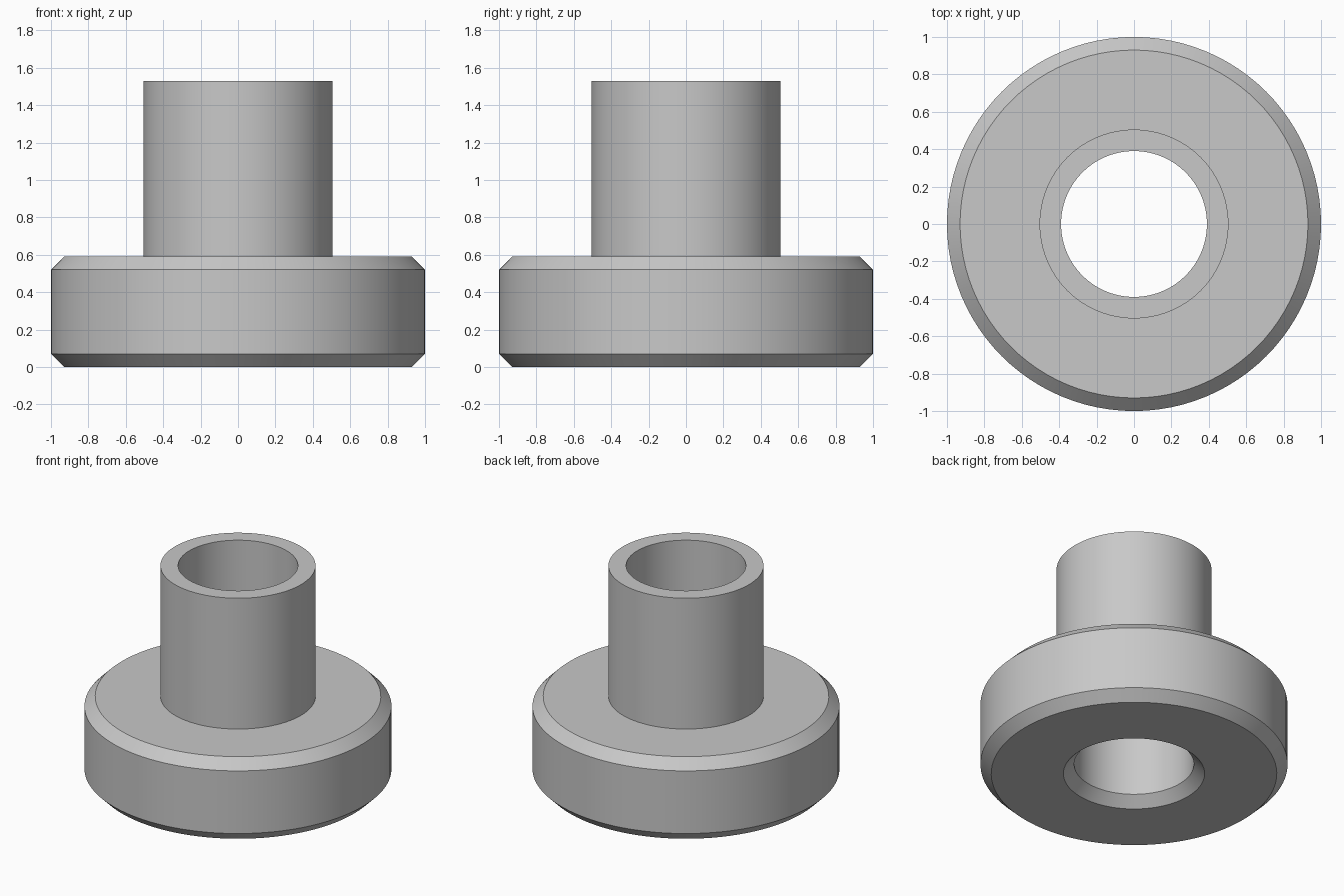
import bpy, bmesh, math

cube = bpy.data.objects.get("Cube")
if cube:
    bpy.data.objects.remove(cube, do_unlink=True)

SEGMENTS = 96
FLANGE_R, TUBE_R, BORE_R = 1.0, 0.505, 0.39
FLANGE_TOP, TOP, CHAMFER = 0.59, 1.53, 0.07

# Plain grey metal
grey = bpy.data.materials.new("grey_metal")
grey.use_nodes = True
grey.diffuse_color = (0.58, 0.58, 0.58, 1)
grey.node_tree.nodes["Principled BSDF"].inputs["Base Color"].default_value = grey.diffuse_color


def lathe(name, profile, material):
    """Revolve a closed (radius, height) profile around z."""
    bm = bmesh.new()
    rings = []
    for i in range(SEGMENTS):
        a = math.tau * i / SEGMENTS
        rings.append([bm.verts.new((r * math.cos(a), r * math.sin(a), z)) for r, z in profile])
    n = len(profile)
    for i, ring in enumerate(rings):
        following = rings[(i + 1) % SEGMENTS]
        for j in range(n):
            k = (j + 1) % n
            bm.faces.new((ring[j], following[j], following[k], ring[k]))
    bmesh.ops.recalc_face_normals(bm, faces=bm.faces)
    mesh = bpy.data.meshes.new(name)
    bm.to_mesh(mesh)
    bm.free()
    mesh.materials.append(material)
    obj = bpy.data.objects.new(name, mesh)
    bpy.context.collection.objects.link(obj)
    bpy.ops.object.select_all(action='DESELECT')
    obj.select_set(True)
    bpy.context.view_layer.objects.active = obj
    bpy.ops.object.shade_smooth_by_angle(angle=math.radians(30))
    return obj


# Chamfered flange and tube turned as one piece, with a countersunk bore
lathe("flanged_bushing", [
    (BORE_R, CHAMFER),
    (BORE_R + CHAMFER, 0),
    (FLANGE_R - CHAMFER, 0),
    (FLANGE_R, CHAMFER),
    (FLANGE_R, FLANGE_TOP - CHAMFER),
    (FLANGE_R - CHAMFER, FLANGE_TOP),
    (TUBE_R, FLANGE_TOP),
    (TUBE_R, TOP),
    (BORE_R, TOP),
], grey)
